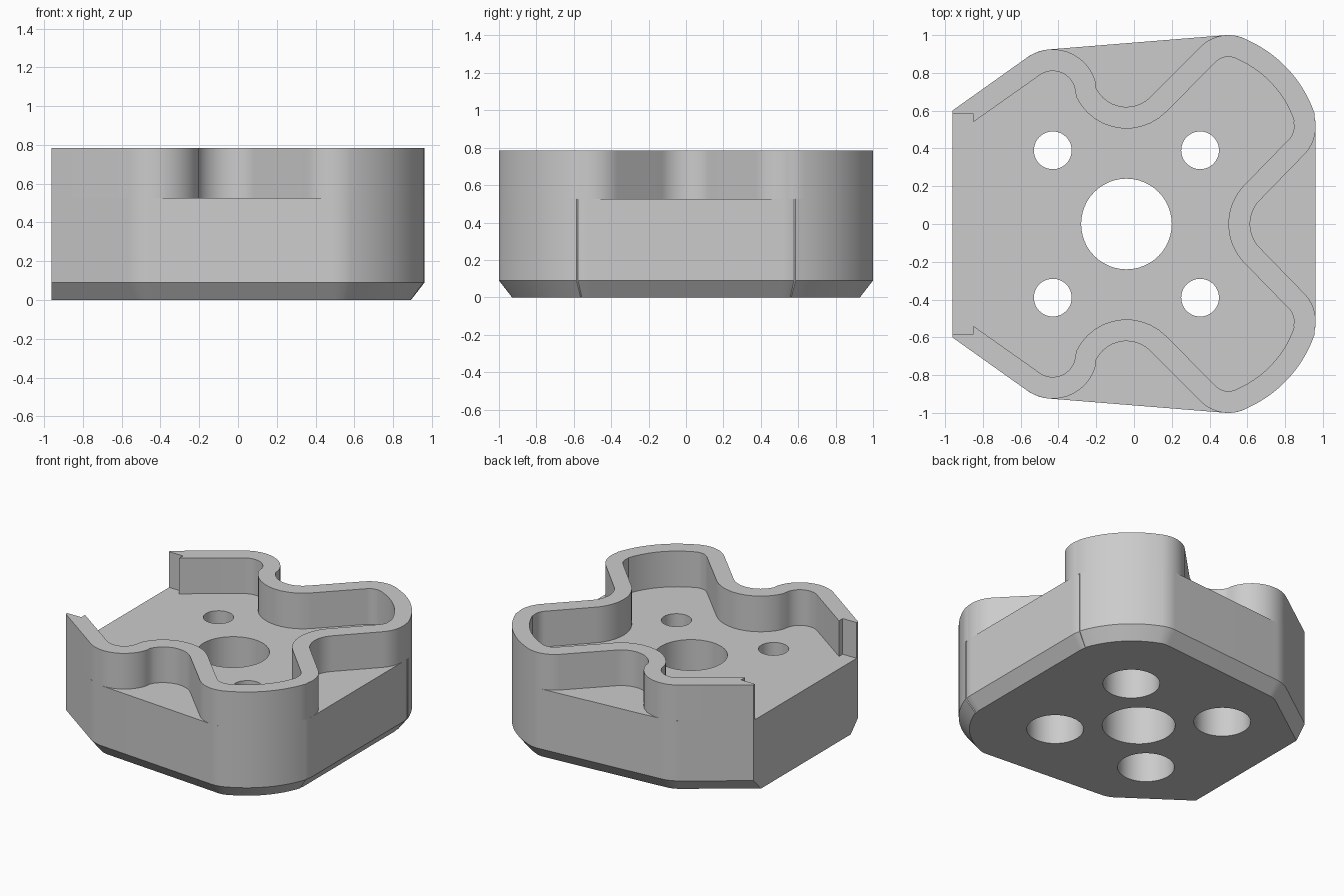
import bpy, bmesh
from math import radians, cos, sin
from mathutils import Matrix

cube = bpy.data.objects.get("Cube")
if cube:
    bpy.data.objects.remove(cube, do_unlink=True)

grey = bpy.data.materials.new("plain grey")
grey.use_nodes = True
grey.diffuse_color = (0.6, 0.6, 0.6, 1)
grey.node_tree.nodes["Principled BSDF"].inputs["Base Color"].default_value = (0.6, 0.6, 0.6, 1)

BACK, FLOOR, TOP, CHAMFER = -0.962, 0.526, 0.785, 0.09
THICK = 0.115

# Arcs of one half outline: centre x, centre y, radius (negative = hollow), angles
WALL_ARCS = [(-0.43, 0.69, 0.235, 126, 16), (-0.04, 0.80, -0.18, 196, 315),
             (0.50, 0.79, 0.21, 135, 68), (0.33, 0.37, 0.662, 68, 19),
             (0.752, 0.515, 0.21, 19, -45), (0.795, 0, -0.18, 135, 180)]
HULL_ARCS = [(-0.43, 0.69, 0.235, 126, 94.6), (0.50, 0.79, 0.21, 94.6, 68),
             (0.33, 0.37, 0.662, 68, 19), (0.752, 0.515, 0.21, 19, 0)]


def half_outline(arcs, inset, steps=12):
    pts = []
    for cx, cy, r, a, b in arcs:
        radius = abs(r - inset)
        for i in range(steps + 1):
            t = radians(a + (b - a) * i / steps)
            p = (cx + radius * cos(t), cy + radius * sin(t))
            # Where two arcs touch, share one point
            if i == 0 and pts and abs(p[0] - pts[-1][0]) + abs(p[1] - pts[-1][1]) < 0.03:
                continue
            pts.append(p)
    return pts


def mirrored(pts):
    return pts + [(x, -y) for x, y in reversed(pts) if abs(y) > 0.001]


def loft(name, rings):
    """Closed solid through (outline, height) rings with equal point counts."""
    bm = bmesh.new()
    loops = [[bm.verts.new((x, y, z)) for x, y in pts] for pts, z in rings]
    bm.faces.new(loops[0])
    bm.faces.new(loops[-1])
    n = len(loops[0])
    for low, high in zip(loops, loops[1:]):
        for i in range(n):
            j = (i + 1) % n
            bm.faces.new((low[i], low[j], high[j], high[i]))
    bmesh.ops.recalc_face_normals(bm, faces=bm.faces)
    mesh = bpy.data.meshes.new(name)
    bm.to_mesh(mesh)
    bm.free()
    mesh.materials.append(grey)
    obj = bpy.data.objects.new(name, mesh)
    bpy.context.collection.objects.link(obj)
    return obj


def drill(obj, x, y, radius, z0, z1):
    bm = bmesh.new()
    bmesh.ops.create_cone(bm, cap_ends=True, segments=48, radius1=radius, radius2=radius,
                          depth=z1 - z0, matrix=Matrix.Translation((x, y, (z0 + z1) / 2)))
    mesh = bpy.data.meshes.new("drill")
    bm.to_mesh(mesh)
    bm.free()
    mesh.materials.append(grey)
    cutter = bpy.data.objects.new("drill", mesh)
    cutter.hide_render = True
    bpy.context.collection.objects.link(cutter)
    mod = obj.modifiers.new("hole", "BOOLEAN")
    mod.operation, mod.solver, mod.object = "DIFFERENCE", "EXACT", cutter
    bpy.context.view_layer.objects.active = obj
    bpy.ops.object.modifier_apply(modifier=mod.name)
    bpy.data.objects.remove(cutter, do_unlink=True)


# Base block with a chamfered lower rim, flat at the open side
full = mirrored([(BACK, 0.6)] + half_outline(HULL_ARCS, 0))
small = mirrored([(BACK, 0.515)] + half_outline(HULL_ARCS, 0.07))
base = loft("base_block", [(small, 0), (full, CHAMFER), (full, FLOOR)])

# Centre bore and four counterbored screw holes
drill(base, -0.04, 0, 0.24, -0.1, 1)
for x in (-0.43, 0.35):
    for y in (-0.39, 0.39):
        drill(base, x, y, 0.1, -0.1, 1)
        drill(base, x, y, 0.187, -0.1, 0.35)

# Wavy rim wall, with a notch at each open end
outer = mirrored([(BACK, 0.6)] + half_outline(WALL_ARCS, 0))
inner = mirrored([(BACK, 0.583), (-0.85, 0.583), (-0.85, 0.54)] + half_outline(WALL_ARCS, THICK))
section = outer + inner[::-1]
wall = loft("rim_wall", [(section, FLOOR), (section, TOP)])

for obj in (base, wall):
    bpy.ops.object.select_all(action="DESELECT")
    obj.select_set(True)
    bpy.context.view_layer.objects.active = obj
    bpy.ops.object.shade_smooth_by_angle(angle=radians(30))
